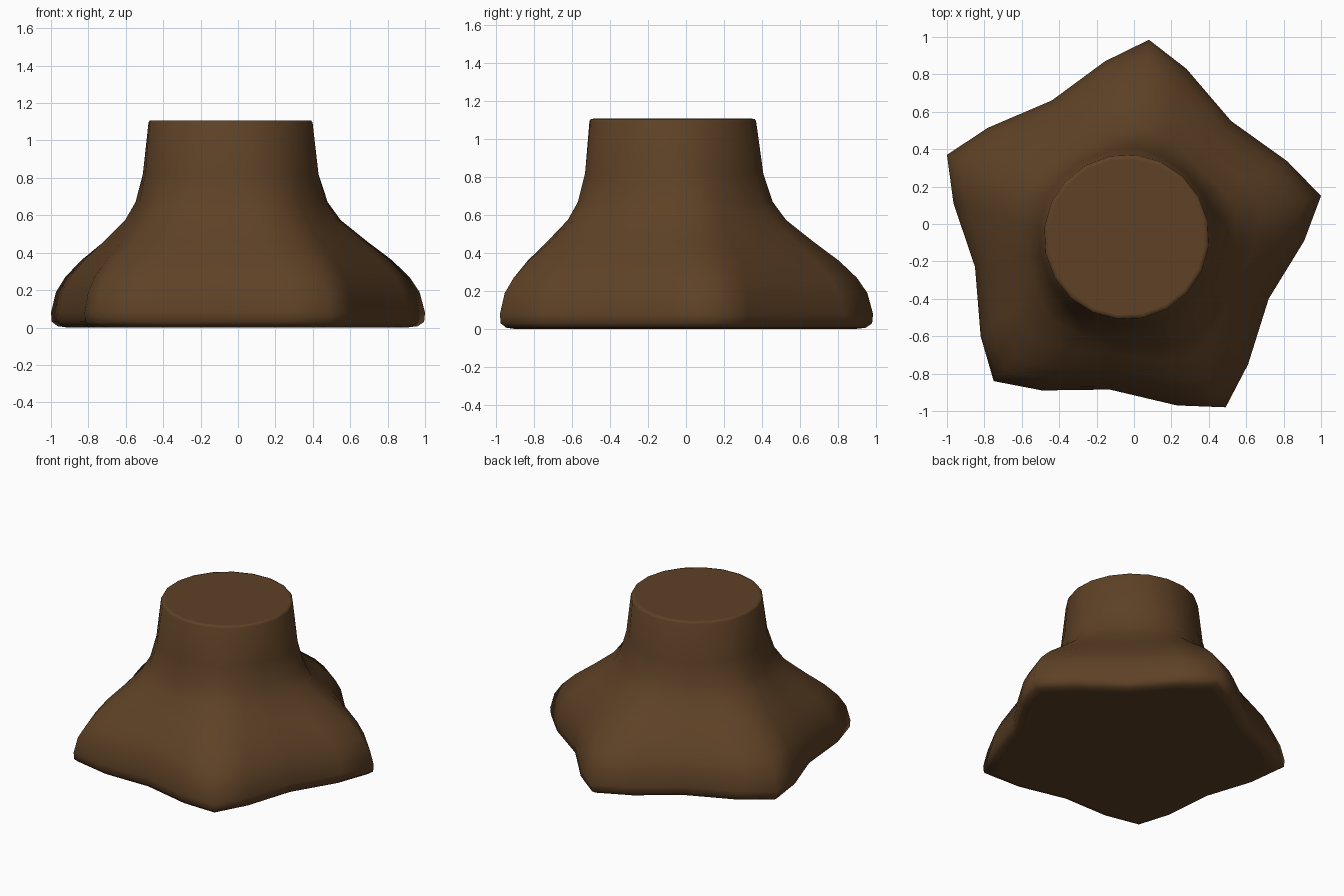
import bpy, bmesh, math

if "Cube" in bpy.data.objects:
    bpy.data.objects.remove(bpy.data.objects["Cube"])

# Outline of the five-rooted base, clockwise from the rear root tip
BASE = [(0.08, 0.985), (0.28, 0.83), (0.52, 0.55), (0.82, 0.335),
        (1.0, 0.15), (0.91, -0.09), (0.72, -0.40), (0.61, -0.75),
        (0.49, -0.98), (0.23, -0.97), (-0.13, -0.885), (-0.49, -0.89),
        (-0.75, -0.84), (-0.82, -0.60), (-0.85, -0.23), (-0.965, 0.11),
        (-1.0, 0.37), (-0.78, 0.515), (-0.44, 0.66), (-0.155, 0.87)]
CX, CY, R = -0.04, -0.07, 0.44      # trunk axis and top radius
N = len(BASE)
TRUNK = [(CX + R * math.cos(math.radians(83.5 - 18 * i)),
          CY + R * math.sin(math.radians(83.5 - 18 * i))) for i in range(N)]

# Profile: height, radius at a root tip (1.06 = full base outline)
PROFILE = [(0.0, 0.96), (0.007, 1.02), (0.03, 1.055), (0.08, 1.06), (0.19, 1.03),
           (0.27, 0.975), (0.36, 0.88), (0.46, 0.745), (0.575, 0.60),
           (0.67, 0.53), (0.82, 0.48), (1.095, 0.442), (1.106, 0.435), (1.108, 0.42)]

mat = bpy.data.materials.new("bark_brown")
mat.diffuse_color = (0.112, 0.053, 0.019, 1)
mat.use_nodes = True
mat.node_tree.nodes["Principled BSDF"].inputs["Base Color"].default_value = mat.diffuse_color

# Stump: rings blending from the root outline to the round trunk
bm = bmesh.new()
rings = []
for z, rad in PROFILE:
    w = max(0.0, (rad - R) / (1.06 - R))
    s = min(1.0, rad / R)
    ring = []
    for (bx, by), (tx, ty) in zip(BASE, TRUNK):
        x, y = tx + (bx - tx) * w, ty + (by - ty) * w
        ring.append(bm.verts.new((CX + (x - CX) * s, CY + (y - CY) * s, z)))
    rings.append(ring)
for a, b in zip(rings, rings[1:]):
    for i in range(N):
        j = (i + 1) % N
        bm.faces.new((a[i], b[i], b[j], a[j])).smooth = True

# Flat cut top and underside
bm.faces.new(rings[-1])
bm.faces.new(rings[0])
bmesh.ops.recalc_face_normals(bm, faces=bm.faces)

mesh = bpy.data.meshes.new("tree_stump")
bm.to_mesh(mesh)
bm.free()
mesh.materials.append(mat)
stump = bpy.data.objects.new("tree_stump", mesh)
bpy.context.collection.objects.link(stump)
